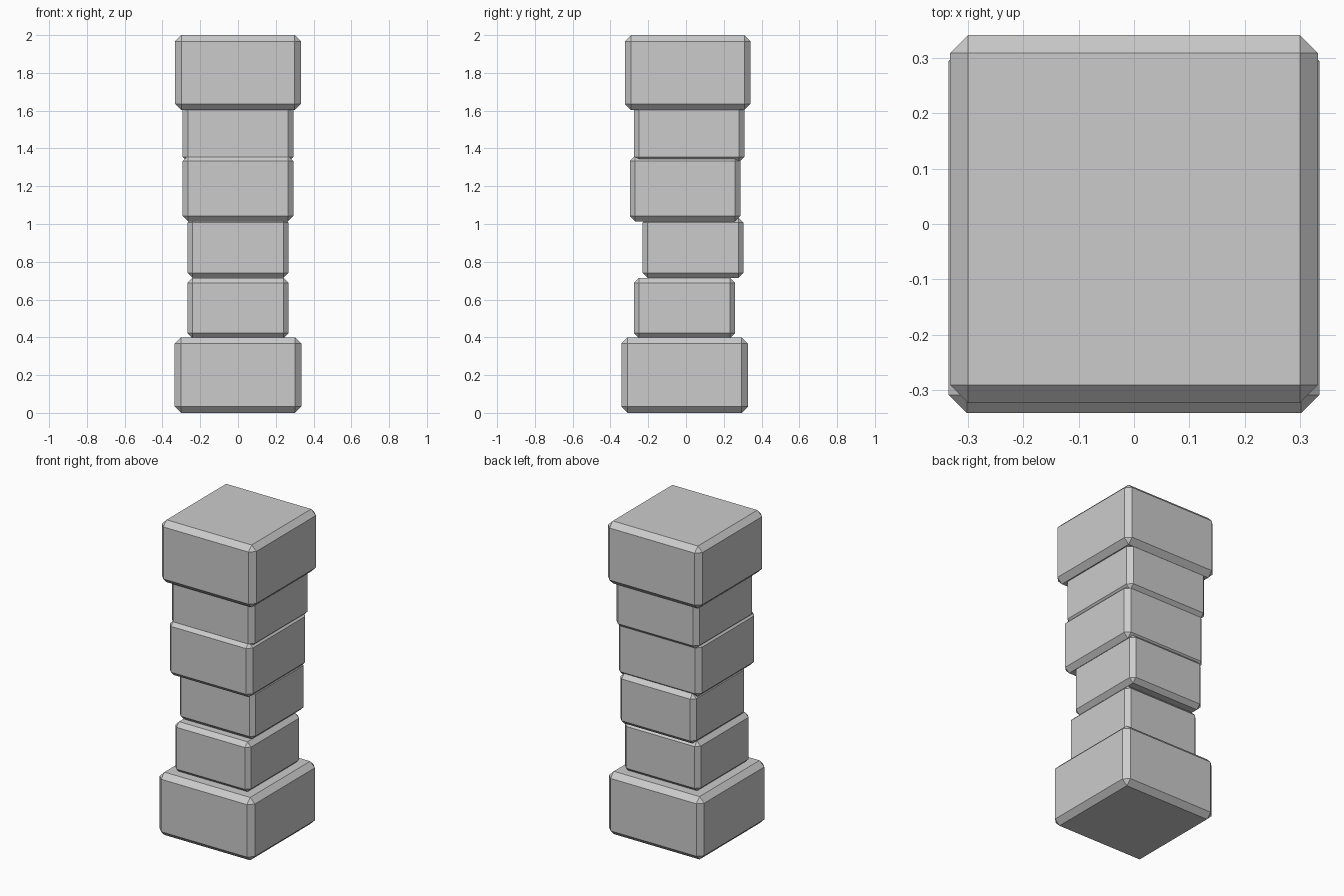
import bpy

if "Cube" in bpy.data.objects:
    bpy.data.objects.remove(bpy.data.objects["Cube"])

RATIO = 0.4 / 0.67     # block height relative to its width
CHAMFER = 0.033 / 0.67  # chamfer relative to width


def block(name, width, y, bottom):
    """Square stone block with flat chamfered edges."""
    height = width * RATIO
    bpy.ops.mesh.primitive_cube_add(size=1, location=(0, y, bottom + height / 2))
    ob = bpy.context.object
    ob.name = name
    ob.scale = (width, width, height)
    bpy.ops.object.transform_apply(location=False, rotation=False, scale=True)
    bev = ob.modifiers.new("chamfer", 'BEVEL')
    bev.width = width * CHAMFER
    bev.segments = 1
    return ob


# Base block
block("base_block", 0.67, -0.007, 0.0)

# Staggered shaft blocks: width, y offset, bottom height
shaft = [
    (0.534, -0.008, 0.396),
    (0.534, 0.037, 0.715),
    (0.585, -0.005, 1.013),
    (0.585, 0.016, 1.326),
]
for i, (width, y, bottom) in enumerate(shaft, 1):
    block(f"shaft_block_{i}", width, y, bottom)

# Top block
block("top_block", 0.665, 0.009, 2.0 - 0.665 * RATIO)
